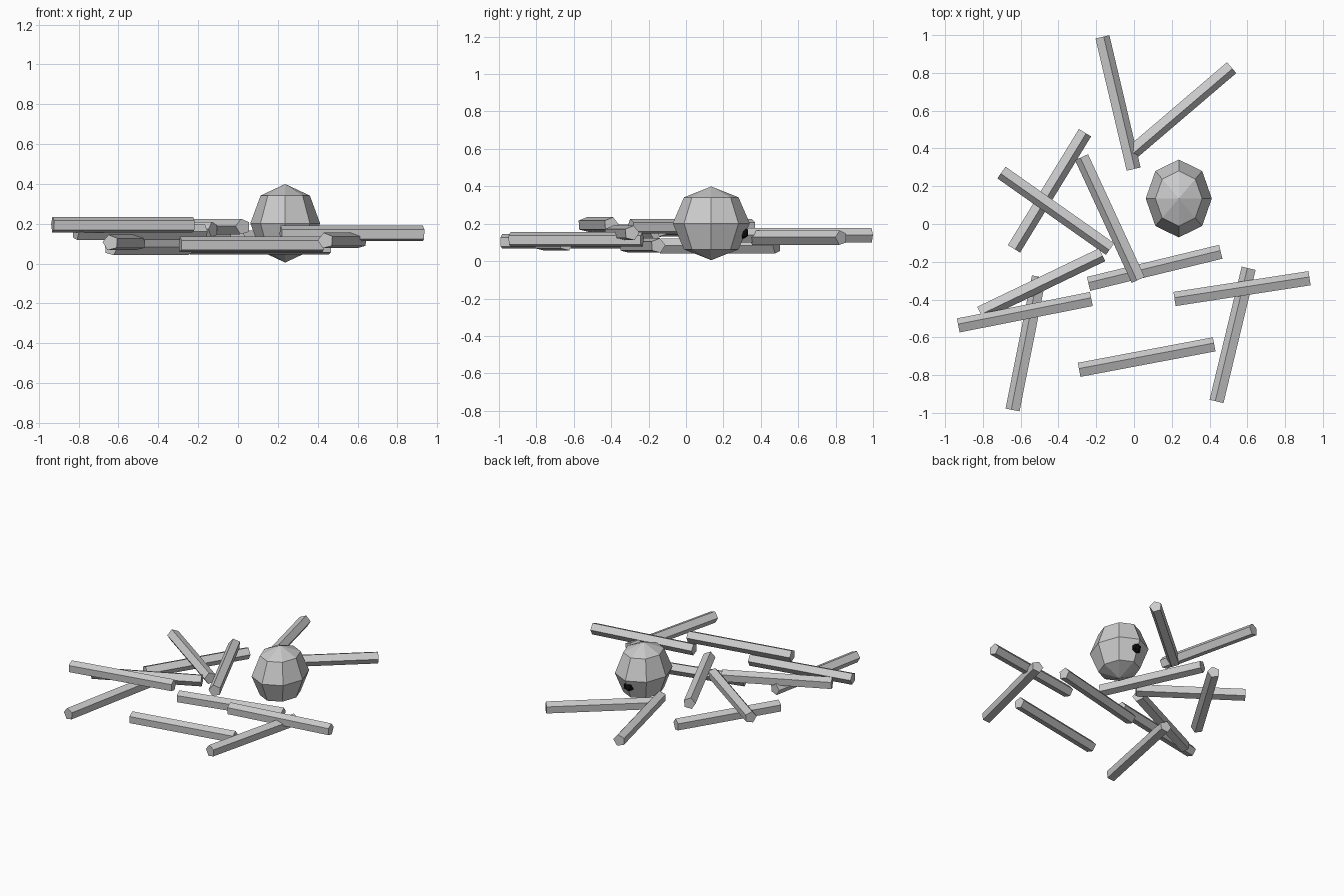
import bpy, math
from mathutils import Vector, Matrix

if "Cube" in bpy.data.objects:
    bpy.data.objects.remove(bpy.data.objects["Cube"])

R = 0.041  # stick radius


def stick(i, x1, y1, x2, y2, z):
    """Level five-sided bar from (x1, y1) to (x2, y2); one edge points left of its direction."""
    p, q = Vector((x1, y1, z)), Vector((x2, y2, z))
    d = (q - p).normalized()
    left = Vector((-d.y, d.x, 0))
    bpy.ops.mesh.primitive_cylinder_add(vertices=5, radius=R, depth=(q - p).length)
    ob = bpy.context.object
    ob.name = f"stick_{i:02d}"
    # the primitive has a corner on local +Y: send Y to left, Z along the bar
    rot = Matrix((left.cross(d), left, d)).transposed().to_4x4()
    roll = Matrix.Rotation(math.radians(4), 4, 'Z')
    ob.matrix_world = Matrix.Translation((p + q) / 2) @ rot @ roll


# scattered sticks: start x, y, end x, y, height
sticks = [
    (-0.17, 0.99, -0.005, 0.29, 0.137),
    (0.515, 0.83, -0.03, 0.365, 0.125),
    (-0.262, 0.485, -0.638, -0.13, 0.08),
    (-0.125, -0.13, -0.70, 0.275, 0.17),
    (0.025, -0.295, -0.275, 0.355, 0.185),
    (-0.17, -0.16, -0.815, -0.47, 0.157),
    (-0.24, -0.32, 0.46, -0.15, 0.083),
    (0.215, -0.40, 0.93, -0.29, 0.15),
    (-0.29, -0.775, 0.425, -0.64, 0.095),
    (0.44, -0.94, 0.61, -0.235, 0.115),
    (-0.93, -0.54, -0.225, -0.40, 0.195),
    (-0.64, -0.985, -0.50, -0.28, 0.105),
]
for i, s in enumerate(sticks, 1):
    stick(i, *s)

# faceted ball resting among the sticks
bpy.ops.mesh.primitive_uv_sphere_add(segments=8, ring_count=4, radius=1, location=(0.237, 0.135, 0.202))
ball = bpy.context.object
ball.name = "faceted_ball"
ball.scale = (0.175, 0.206, 0.197)

# dark spot set into the back of the ball
bpy.ops.mesh.primitive_ico_sphere_add(subdivisions=1, radius=0.038, location=(0.237, 0.30, 0.152))
spot = bpy.context.object
spot.name = "dark_spot"
mat = bpy.data.materials.new("black")
mat.diffuse_color = (0.005, 0.005, 0.005, 1)
mat.use_nodes = True
mat.node_tree.nodes["Principled BSDF"].inputs["Base Color"].default_value = mat.diffuse_color
spot.data.materials.append(mat)
